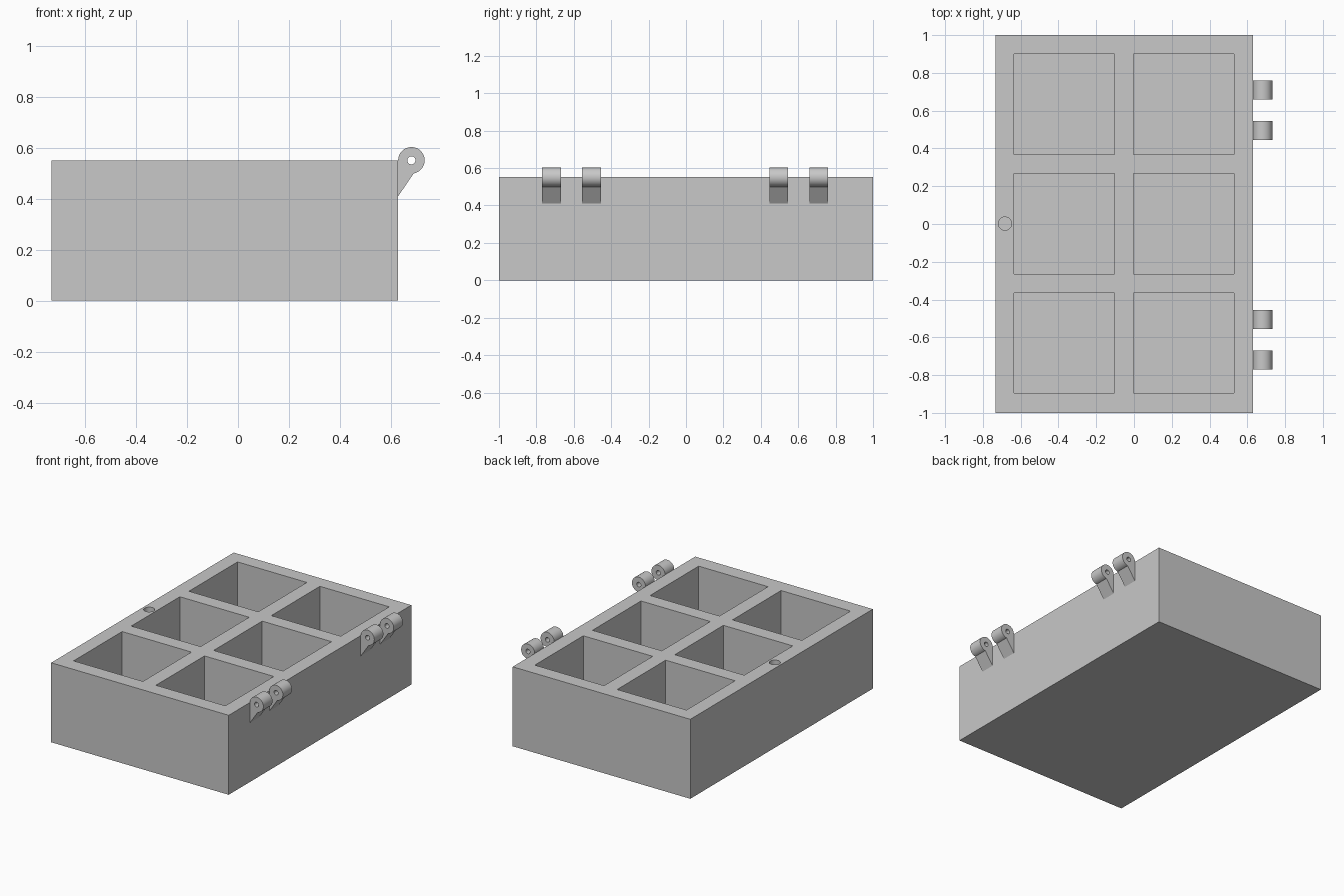
import bpy, bmesh, math
from mathutils import Matrix

if "Cube" in bpy.data.objects:
    bpy.data.objects.remove(bpy.data.objects["Cube"], do_unlink=True)

grey = bpy.data.materials.new("plain_grey")
grey.use_nodes = True
grey.diffuse_color = (0.58, 0.58, 0.58, 1)
grey.node_tree.nodes["Principled BSDF"].inputs["Base Color"].default_value = grey.diffuse_color

LEFT, RIGHT, TOP = -0.733, 0.629, 0.551   # extents of the tray


def add_box(bm, x0, x1, y0, y1, z0, z1):
    place = Matrix.Translation(((x0 + x1) / 2, (y0 + y1) / 2, (z0 + z1) / 2))
    size = Matrix.Diagonal((x1 - x0, y1 - y0, z1 - z0, 1))
    bmesh.ops.create_cube(bm, size=1, matrix=place @ size)


def make_object(name, bm):
    mesh = bpy.data.meshes.new(name)
    bm.to_mesh(mesh)
    bm.free()
    mesh.materials.append(grey)
    ob = bpy.data.objects.new(name, mesh)
    bpy.context.collection.objects.link(ob)
    return ob


def bake(ob):
    """Replace the object's mesh with its evaluated result."""
    graph = bpy.context.evaluated_depsgraph_get()
    return bpy.data.meshes.new_from_object(ob.evaluated_get(graph))


def smooth(ob):
    bpy.ops.object.select_all(action='DESELECT')
    ob.select_set(True)
    bpy.context.view_layer.objects.active = ob
    bpy.ops.object.shade_smooth_by_angle(angle=math.radians(30))


# Tray block
bm = bmesh.new()
add_box(bm, LEFT, RIGHT, -1, 1, 0, TOP)
tray = make_object("tray", bm)

# Cutter: six square pockets and the round socket in the rim
bm = bmesh.new()
POCKET, PITCH, FLOOR = 0.532, 0.632, 0.1
for col in range(2):
    for row in (-1, 0, 1):
        x = LEFT + 0.099 + col * PITCH
        y = row * PITCH + 0.002
        add_box(bm, x, x + POCKET, y - POCKET / 2, y + POCKET / 2, FLOOR, TOP + 0.1)
bmesh.ops.create_cone(bm, cap_ends=True, segments=48, radius1=0.035, radius2=0.035,
                      depth=0.1, matrix=Matrix.Translation((-0.683, 0.002, TOP)))
cutter = make_object("pocket_cutter", bm)
cutter.hide_render = True

cut = tray.modifiers.new("pockets", 'BOOLEAN')
cut.operation = 'DIFFERENCE'
cut.solver = 'EXACT'
cut.object = cutter
cut_mesh = bake(tray)
tray.modifiers.clear()
tray.data = cut_mesh
bpy.data.objects.remove(cutter, do_unlink=True)
smooth(tray)

# Hinge knuckle: round eye on a tapered arm, pierced by a pin hole
PIN_X, EYE, PIN, WIDTH = 0.681, 0.052, 0.016, 0.1


def arc(radius, start, end, count):
    angles = [math.radians(start + (end - start) * i / count) for i in range(count + 1)]
    return [(PIN_X + radius * math.cos(a), TOP + radius * math.sin(a)) for a in angles]


def add_loop(curve, points):
    spline = curve.splines.new('POLY')
    spline.points.add(len(points) - 1)
    for p, (x, z) in zip(spline.points, points):
        p.co = (x, z, 0, 1)
    spline.use_cyclic_u = True


curve = bpy.data.curves.new("knuckle_profile", 'CURVE')
curve.dimensions = '2D'
curve.fill_mode = 'BOTH'
curve.extrude = WIDTH / 2
add_loop(curve, [(RIGHT, 0.41)] + arc(EYE, -80, 180, 40))
add_loop(curve, arc(PIN, 0, 350, 35))
profile = bpy.data.objects.new("knuckle_profile", curve)
bpy.context.collection.objects.link(profile)
bpy.context.view_layer.update()
bm = bmesh.new()
bm.from_mesh(bake(profile))
bpy.data.objects.remove(profile, do_unlink=True)
bmesh.ops.remove_doubles(bm, verts=bm.verts, dist=0.0001)
bmesh.ops.rotate(bm, verts=bm.verts, matrix=Matrix.Rotation(math.pi / 2, 3, 'X'))
bmesh.ops.recalc_face_normals(bm, faces=bm.faces)
for f in bm.faces:
    f.material_index = 0

# Two pairs of knuckles along the hinge side
for name, y in (("front_outer", -0.719), ("front_inner", -0.505),
                ("back_inner", 0.496), ("back_outer", 0.709)):
    knuckle = make_object(name + "_hinge_knuckle", bm.copy())
    knuckle.location.y = y
    smooth(knuckle)
bm.free()
